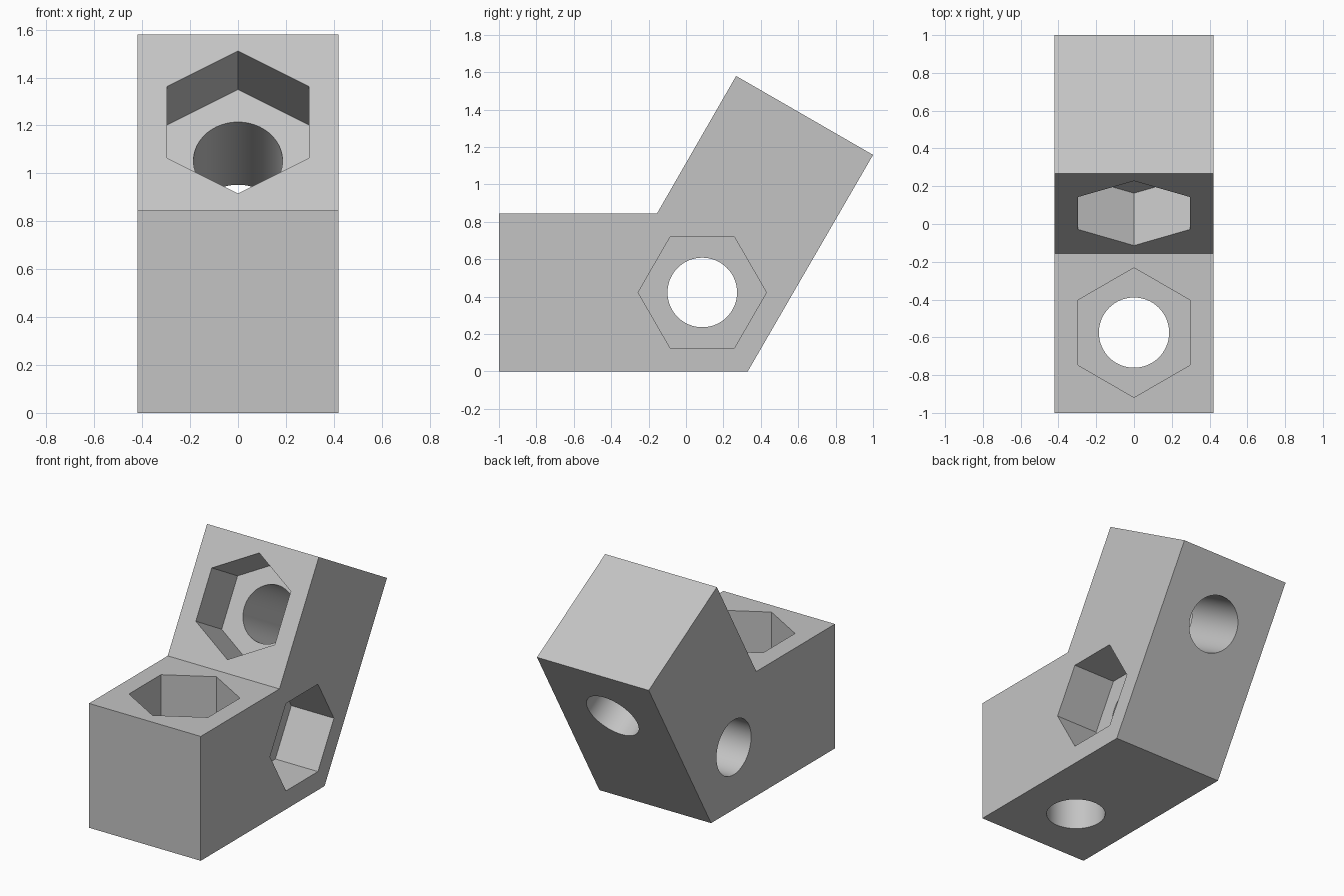
import bpy
import bmesh
import math
from mathutils import Vector

cube = bpy.data.objects.get("Cube")
if cube:
    bpy.data.objects.remove(cube, do_unlink=True)

SIZE = 0.845      # block height
HALF = 0.42       # half width
HEX_R = 0.343     # pocket corner radius
BORE_R = 0.186
DEPTH = 0.32      # pocket depth


def prism(name, points, sweep):
    """Closed solid made by sweeping a flat polygon along a vector."""
    bm = bmesh.new()
    face = bm.faces.new([bm.verts.new(p) for p in points])
    swept = bmesh.ops.extrude_face_region(bm, geom=[face], use_keep_orig=True)
    verts = [g for g in swept["geom"] if isinstance(g, bmesh.types.BMVert)]
    bmesh.ops.translate(bm, vec=sweep, verts=verts)
    bmesh.ops.recalc_face_normals(bm, faces=bm.faces)
    mesh = bpy.data.meshes.new(name)
    bm.to_mesh(mesh)
    bm.free()
    obj = bpy.data.objects.new(name, mesh)
    bpy.context.collection.objects.link(obj)
    return obj


def ring(centre, corner, inward, radius, sides):
    """Regular polygon with its first vertex towards corner."""
    side = inward.cross(corner)
    angles = [math.tau * i / sides for i in range(sides)]
    return [centre + radius * (corner * math.cos(a) + side * math.sin(a)) for a in angles]


def cut(body, cutter):
    cutter.hide_render = True
    mod = body.modifiers.new("cut", "BOOLEAN")
    mod.operation = "DIFFERENCE"
    mod.solver = "EXACT"
    mod.object = cutter
    bpy.context.view_layer.objects.active = body
    bpy.ops.object.modifier_apply(modifier=mod.name)
    bpy.data.objects.remove(cutter, do_unlink=True)


# Angled block, swept across its width
outline = [(-1, 0), (0.33, 0), (1, 1.158), (0.268, 1.58), (-0.155, SIZE), (-1, SIZE)]
block = prism("angled_bracket", [Vector((-HALF, y, z)) for y, z in outline],
              Vector((2 * HALF, 0, 0)))

# Hexagonal pockets, each with a round through hole: centre, inward, corner direction
lean = math.radians(60)
arm = Vector((0, math.cos(lean), math.sin(lean)))
arm_in = Vector((0, math.sin(lean), -math.cos(lean)))
pockets = [
    (Vector((0, -0.575, SIZE)), Vector((0, 0, -1)), Vector((0, 1, 0))),
    (Vector((HALF, 0.087, SIZE / 2)), Vector((-1, 0, 0)), Vector((0, 1, 0))),
    (Vector((0, -0.155, SIZE)) + arm * 0.425, arm_in, arm),
]
for centre, inward, corner in pockets:
    start = centre - inward * 0.02
    cut(block, prism("pocket_cutter", ring(start, corner, inward, HEX_R, 6),
                     inward * (DEPTH + 0.02)))
    start = centre + inward * (DEPTH - 0.1)
    cut(block, prism("bore_cutter", ring(start, corner, inward, BORE_R, 64),
                     inward * 0.7))

# Plain grey finish
grey = bpy.data.materials.new("plain_grey")
grey.use_nodes = True
colour = (0.55, 0.55, 0.55, 1)
grey.diffuse_color = colour
grey.node_tree.nodes["Principled BSDF"].inputs["Base Color"].default_value = colour
block.data.materials.clear()
block.data.materials.append(grey)
for poly in block.data.polygons:
    poly.material_index = 0

# Smooth bores, sharp edges elsewhere
bpy.ops.object.select_all(action="DESELECT")
block.select_set(True)
bpy.context.view_layer.objects.active = block
bpy.ops.object.shade_smooth_by_angle(angle=math.radians(30))
